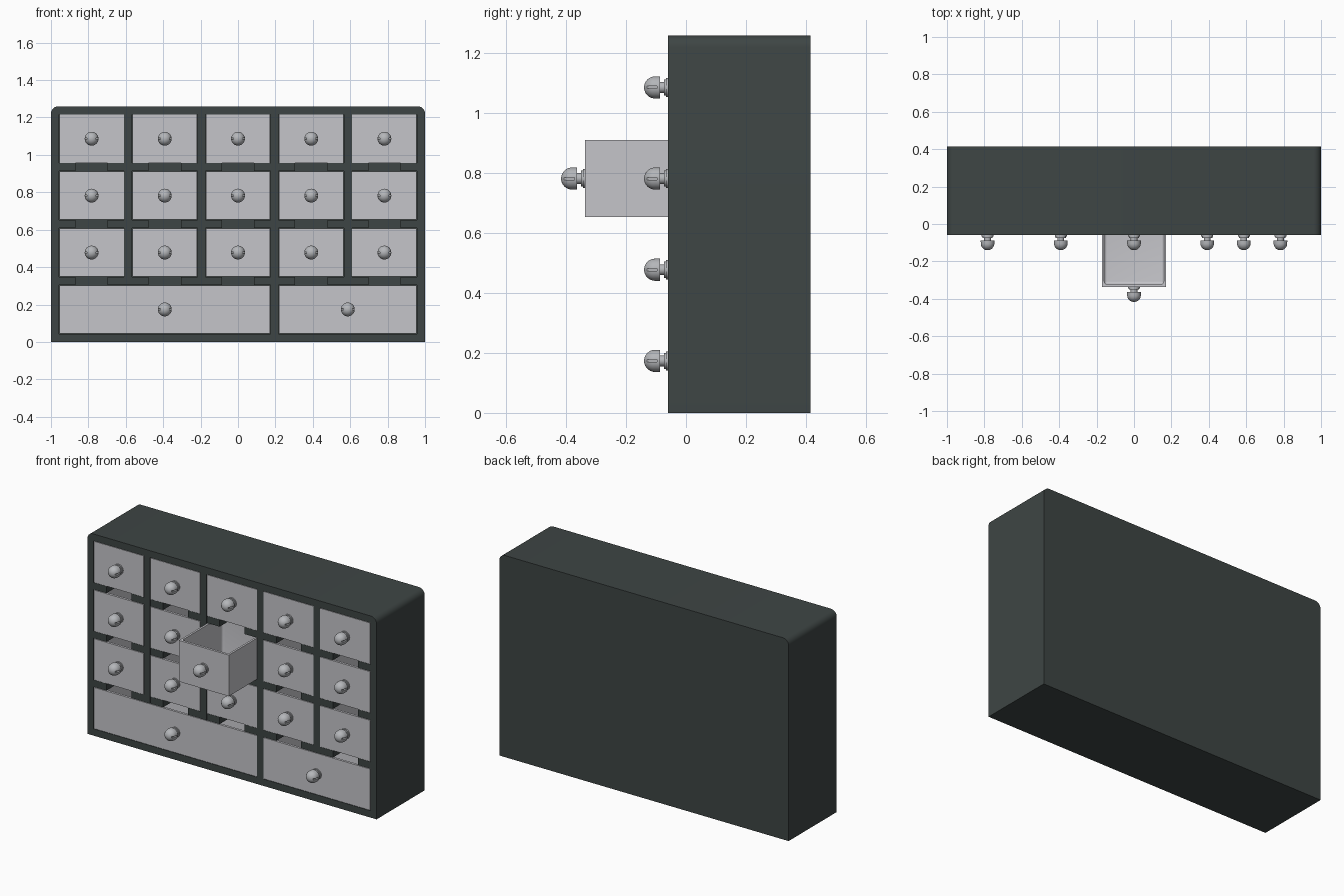
import bpy, bmesh, math

if "Cube" in bpy.data.objects:
    bpy.data.objects.remove(bpy.data.objects["Cube"], do_unlink=True)

# Overall sizes
W, H = 2.0, 1.26
FRONT, BACK = -0.06, 0.415
T = 0.043                      # thickness of walls, dividers and runners
CW, CH = (W - 6 * T) / 5, (H - 5 * T) / 4
PX, PZ = CW + T, CH + T        # cell pitch
RUNNER = 0.088
GAP = 0.002


def material(name, color):
    m = bpy.data.materials.new(name)
    m.use_nodes = True
    rgba = (*color, 1)
    m.diffuse_color = rgba
    m.node_tree.nodes["Principled BSDF"].inputs["Base Color"].default_value = rgba
    return m


charcoal = material("charcoal", (0.048, 0.060, 0.058))
light_grey = material("light grey", (0.56, 0.56, 0.59))
steel_grey = material("steel grey", (0.46, 0.47, 0.49))


def finish(bm, name, mat):
    bmesh.ops.recalc_face_normals(bm, faces=bm.faces)
    mesh = bpy.data.meshes.new(name)
    bm.to_mesh(mesh)
    bm.free()
    mesh.materials.append(mat)
    ob = bpy.data.objects.new(name, mesh)
    bpy.context.collection.objects.link(ob)
    return ob


def box(name, lo, hi, mat, radius=0, rounded=None):
    """Box between two corners; edges picked by the rounded rule get a radius."""
    bm = bmesh.new()
    bmesh.ops.create_cube(bm, size=1)
    for v in bm.verts:
        v.co = [a + (c + 0.5) * (b - a) for a, b, c in zip(lo, hi, v.co)]
    if rounded:
        edges = [e for e in bm.edges if rounded(*[v.co for v in e.verts])]
        bmesh.ops.bevel(bm, geom=edges, offset=radius, segments=6,
                        profile=0.5, affect='EDGES')
    return finish(bm, name, mat)


def activate(ob):
    bpy.ops.object.select_all(action='DESELECT')
    ob.select_set(True)
    bpy.context.view_layer.objects.active = ob


def smooth(ob):
    activate(ob)
    bpy.ops.object.shade_smooth_by_angle(angle=math.radians(35))


def cut(ob, cutter):
    cutter.hide_render = True
    mod = ob.modifiers.new("cut", 'BOOLEAN')
    mod.operation = 'DIFFERENCE'
    mod.solver = 'EXACT'
    mod.object = cutter
    activate(ob)
    bpy.ops.object.modifier_apply(modifier=mod.name)
    bpy.data.objects.remove(cutter, do_unlink=True)


def cell_x(i):
    return -W / 2 + T + i * PX


def cell_z(j):
    return T + j * PZ


# Cabinet shell with rounded top side edges and an open front
cabinet = box("cabinet", (-W / 2, FRONT, 0), (W / 2, BACK, H), charcoal, 0.04,
              lambda a, b: min(a.z, b.z) > H - 0.01 and abs(a.x - b.x) < 0.01)
cut(cabinet, box("opening", (-W / 2 + T, FRONT - 0.1, T),
                 (W / 2 - T, BACK - T, H - T), charcoal))
smooth(cabinet)

# Upright dividers: four for the small drawers, one for the bottom row
for i in range(1, 5):
    x = cell_x(i) - T
    box("divider", (x, FRONT, cell_z(1) - T), (x + T, BACK - T, H - T), charcoal)
x = cell_x(3) - T
box("bottom_divider", (x, FRONT, T), (x + T, BACK - T, cell_z(1) - T), charcoal)

# Drawer runners on both sides of every small cell
for j in range(1, 4):
    for i in range(5):
        for x in (cell_x(i), cell_x(i) + CW - RUNNER):
            box("runner", (x, FRONT + 0.002, cell_z(j) - T),
                (x + RUNNER, BACK - T, cell_z(j)), charcoal)


# Knob turned around the y axis, with a small groove on each side of the dome
def make_knob():
    profile = [(0.032, 0), (0.032, 0.007), (0.027, 0.007), (0.027, 0.014),
               (0.018, 0.014), (0.018, 0.027), (0.037, 0.027), (0.037, 0.043)]
    profile += [(0.037 * math.cos(a), 0.043 + 0.037 * math.sin(a))
                for a in [k * math.pi / 16 for k in range(1, 9)]]
    bm = bmesh.new()
    verts = [bm.verts.new((r, -d, 0)) for r, d in [(0, 0)] + profile]
    edges = [bm.edges.new(p) for p in zip(verts, verts[1:])]
    bmesh.ops.spin(bm, geom=verts + edges, cent=(0, 0, 0), axis=(0, 1, 0),
                   angle=math.tau, steps=28)
    bmesh.ops.remove_doubles(bm, verts=bm.verts, dist=0.0001)
    knob = finish(bm, "knob", steel_grey)
    for s in (-1, 1):
        xs = sorted((s * 0.024, s * 0.05))
        cut(knob, box("groove", (xs[0], -0.072, -0.004),
                      (xs[1], -0.036, 0.004), steel_grey))
    smooth(knob)
    return knob


knob = make_knob()
used = False


# Open-topped drawer with a rounded hollow and its knob
def drawer(name, x0, x1, j, knob_x, pulled=0.0):
    global used
    y0, y1 = FRONT - pulled, BACK - T - pulled - 0.005
    z0, z1 = cell_z(j) + GAP, cell_z(j) + CH - GAP
    wall = 0.015
    ob = box(name, (x0 + GAP, y0, z0), (x1 - GAP, y1, z1), light_grey)
    cut(ob, box("hollow", (x0 + wall, y0 + wall, z0 + wall),
                (x1 - wall, y1 - wall, z1 + 0.1), light_grey, 0.015,
                lambda a, b: min(a.z, b.z) < z1))
    smooth(ob)
    k = knob.copy() if used else knob
    if used:
        bpy.context.collection.objects.link(k)
    used = True
    k.name = name + "_knob"
    k.location = (knob_x, y0, (z0 + z1) / 2)


for j in range(1, 4):
    for i in range(5):
        is_open = i == 2 and j == 2
        drawer("open_drawer" if is_open else "small_drawer", cell_x(i),
               cell_x(i) + CW, j, cell_x(i) + CW / 2, 0.277 if is_open else 0)
drawer("wide_drawer", cell_x(0), cell_x(2) + CW, 0, -PX)
drawer("medium_drawer", cell_x(3), cell_x(4) + CW, 0, 1.5 * PX)
